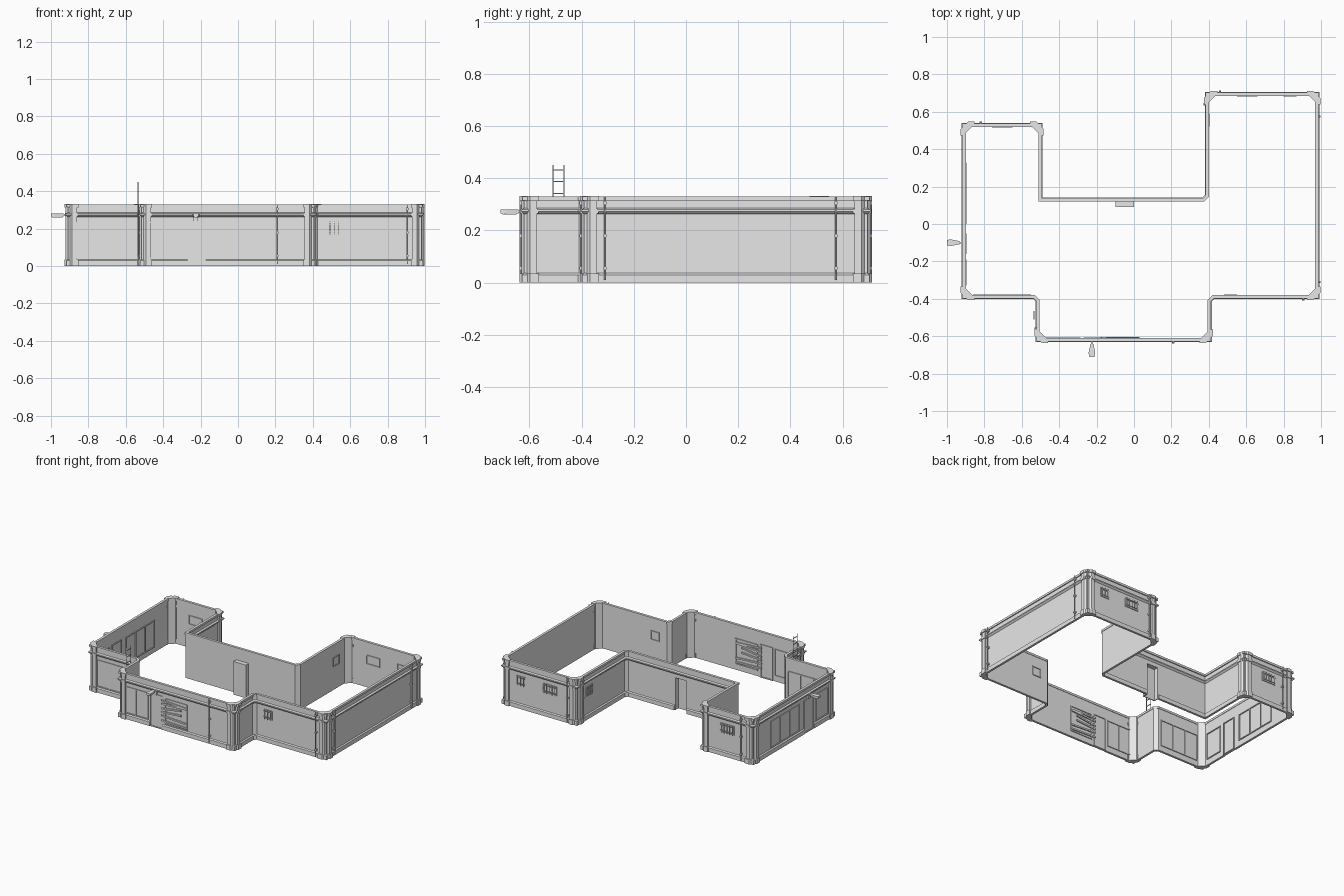
import bpy, bmesh
from mathutils import Vector

old = bpy.data.objects.get("Cube")
if old:
    bpy.data.objects.remove(old, do_unlink=True)

grey = bpy.data.materials.new("plain_grey")
grey.use_nodes = True
grey.diffuse_color = (0.8, 0.8, 0.8, 1)
grey.node_tree.nodes["Principled BSDF"].inputs["Base Color"].default_value = (0.8, 0.8, 0.8, 1)


def finish(name, bm):
    bmesh.ops.recalc_face_normals(bm, faces=bm.faces)
    mesh = bpy.data.meshes.new(name)
    bm.to_mesh(mesh)
    bm.free()
    mesh.materials.append(grey)
    ob = bpy.data.objects.new(name, mesh)
    bpy.context.collection.objects.link(ob)
    return ob


def sweep(name, path, profile):
    """Run a closed (outward offset, height) profile along a mitred path."""
    pts = [Vector(p) for p in path]
    normals = []
    for a, b in zip(pts, pts[1:]):
        d = (b - a).normalized()
        normals.append(Vector((-d.y, d.x)))
    bm = bmesh.new()
    rings = []
    for i, p in enumerate(pts):
        n1, n2 = normals[max(i - 1, 0)], normals[min(i, len(normals) - 1)]
        m = (n1 + n2) / (1 + n1.dot(n2))
        rings.append([bm.verts.new((p.x + m.x * o, p.y + m.y * o, z)) for o, z in profile])
    k = len(profile)
    for r, s in zip(rings, rings[1:]):
        for j in range(k):
            bm.faces.new((r[j], s[j], s[(j + 1) % k], r[(j + 1) % k]))
    bm.faces.new(rings[0])
    bm.faces.new(rings[-1])
    return finish(name, bm)


def prism(name, pts, z0, z1):
    bm = bmesh.new()
    face = bm.faces.new([bm.verts.new((x, y, z0)) for x, y in pts])
    ext = bmesh.ops.extrude_face_region(bm, geom=[face])
    bmesh.ops.translate(bm, vec=(0, 0, z1 - z0),
                        verts=[v for v in ext["geom"] if isinstance(v, bmesh.types.BMVert)])
    return finish(name, bm)


# Each wall: axis it runs along, position of its outer face, outward sign
FRONT, FRONT_LOW = ("x", -0.62, -1), ("x", -0.39, -1)
BACK_W, BACK_E, BACK_MID = ("x", 0.53, 1), ("x", 0.695, 1), ("x", 0.13, 1)
SIDE_W, SIDE_E, COURT_E, PORCH_W = ("y", -0.91, -1), ("y", 0.98, 1), ("y", 0.39, -1), ("y", -0.515, -1)


def place(wall, s, d):
    axis, c, sign = wall
    return (s, c + sign * d) if axis == "x" else (c + sign * d, s)


def box(name, wall, s0, s1, z0, z1, d0, d1, rise=0):
    """Box on a wall; d is outward depth, rise lifts the s1 end."""
    bm = bmesh.new()
    ends = []
    for s, lift in ((s0, 0), (s1, rise)):
        ends.append([bm.verts.new((*place(wall, s, d), z + lift))
                     for d, z in ((d0, z0), (d1, z0), (d1, z1), (d0, z1))])
    a, b = ends
    for j in range(4):
        bm.faces.new((a[j], b[j], b[(j + 1) % 4], a[(j + 1) % 4]))
    bm.faces.new(a)
    bm.faces.new(b)
    return finish(name, bm)


def frame(name, wall, s0, s1, z0, z1, mullions=0, t=0.006, d0=-0.014, d1=0.005):
    box(name + "_sill", wall, s0, s1, z0, z0 + t, d0, d1)
    box(name + "_head", wall, s0, s1, z1 - t, z1, d0, d1)
    n = mullions + 1
    for i in range(n + 1):
        s = s0 + (s1 - s0 - t) * i / n
        box(name + "_upright", wall, s, s + t, z0, z1, d0, d1)


# Walls: one thin sheet around the whole plan, open at the rear door
A, B, C, E, F = (-0.91, 0.53), (-0.50, 0.53), (-0.50, 0.13), (0.39, 0.695), (0.98, 0.695)
G, I, J, L = (0.98, -0.39), (0.405, -0.62), (-0.515, -0.62), (-0.91, -0.39)
D = [(0.37, 0.13), (0.39, 0.15)]
H = [(0.425, -0.39), (0.405, -0.41)]
K = [(-0.515, -0.41), (-0.535, -0.39)]
east, west, north = [*D, E, F, G, *H, I], [J, *K, L], [A, B, C]
door_r, door_l = (0.0, 0.13), (-0.10, 0.13)
loop = [door_r, *east, *west, *north, door_l]
sweep("outer_wall", loop, [(-0.008, 0), (0, 0), (0, 0.33), (-0.008, 0.33)])
box("rear_door_lintel", BACK_MID, -0.10, 0.0, 0.24, 0.33, -0.008, 0)

# Mouldings run unbroken above the doors
full = [door_r, *east, *west, *north, door_l, door_r]
sweep("coping", full, [(-0.011, 0.315), (0.007, 0.315), (0.007, 0.33), (-0.011, 0.33)])
sweep("ledge", full, [(0, 0.262), (0.005, 0.266), (0.011, 0.272), (0.011, 0.28), (0, 0.285)])

# Skirting stops at each door
skirt = [(0, 0), (0.008, 0), (0.008, 0.03), (0, 0.036)]
sweep("skirting_east", [door_r, *east, (-0.17, -0.62)], skirt)
sweep("skirting_front", [(-0.27, -0.62), *west, (-0.91, -0.16)], skirt)
sweep("skirting_north", [(-0.91, -0.05), *north, door_l], skirt)


# Chamfered corner pillars with base, collar and cap
def pillar(corner, sx, sy):
    for part, z0, z1, g in (("base", 0, 0.035, 0.006), ("shaft", 0.035, 0.315, 0),
                            ("collar", 0.264, 0.282, 0.005), ("cap", 0.312, 0.332, 0.006)):
        o, e = 0.011 + g, 0.05 + g
        plan = [(-e, o), (-0.022, o), (o, -0.022), (o, -e), (-0.01, -e), (-0.01, -0.045),
                (-0.045, -0.01), (-e, -0.01)]
        prism("pillar_" + part, [(corner[0] + sx * x, corner[1] + sy * y) for x, y in plan], z0, z1)


for corner, sx, sy in ((A, -1, 1), (B, 1, 1), (E, -1, 1), (F, 1, 1),
                       (G, 1, -1), (I, 1, -1), (J, -1, -1), (L, -1, -1)):
    pillar(corner, sx, sy)

# Rear door alcove
box("alcove_back", BACK_MID, -0.10, 0.0, 0, 0.24, -0.04, -0.034)
box("alcove_top", BACK_MID, -0.10, 0.0, 0.234, 0.24, -0.034, 0)
for s in (-0.10, -0.006):
    box("alcove_side", BACK_MID, s, s + 0.006, 0, 0.24, -0.034, 0)

# Barred windows
for wall, s0, s1, bars in ((BACK_W, -0.76, -0.65, 5), (BACK_E, 0.55, 0.66, 5), (BACK_E, 0.80, 0.87, 3),
                           (COURT_E, 0.52, 0.59, 3), (FRONT_LOW, 0.48, 0.55, 3)):
    frame("window", wall, s0, s1, 0.17, 0.235, t=0.004)
    for i in range(bars):
        s = s0 + (s1 - s0) * (i + 0.5) / bars
        box("window_bar", wall, s - 0.002, s + 0.002, 0.168, 0.238, 0.006, 0.01)
    for z in (0.182, 0.222):
        box("window_crossbar", wall, s0, s1, z, z + 0.003, 0.004, 0.008)

# Shop windows and doors
frame("shop_window", FRONT, -0.48, -0.285, 0.04, 0.235, 1)
frame("shop_window", FRONT_LOW, -0.86, -0.55, 0.04, 0.235, 2)
frame("shop_window", SIDE_W, 0.0, 0.33, 0.04, 0.235, 2)
frame("shop_window", SIDE_W, -0.33, -0.19, 0.04, 0.235)
frame("front_door", FRONT, -0.27, -0.17, 0, 0.24)
frame("side_door", SIDE_W, -0.16, -0.05, 0, 0.24)

# Boarded window with crooked planks
frame("boarded_window", FRONT, -0.15, 0.03, 0.04, 0.23)
for z, end, rise in ((0.205, 0.03, -0.012), (0.18, 0.02, 0.01), (0.145, -0.02, 0.022),
                     (0.12, -0.02, 0.012), (0.095, 0.03, -0.012), (0.06, 0.03, -0.008)):
    box("plank", FRONT, -0.18, end, z, z + 0.011, -0.016, 0.008, rise)

# Tapered wall lamps over the doors
for wall, s in ((FRONT, -0.225), (SIDE_W, -0.10)):
    plan = [(-0.008, 0.022), (-0.018, 0.07), (-0.014, 0.09), (0.014, 0.09), (0.018, 0.07), (0.008, 0.022)]
    prism("lamp_hood", [place(wall, s + a, d) for a, d in plan], 0.265, 0.28)
    inner = [(a * 0.7, 0.056 + (d - 0.056) * 0.8) for a, d in plan]
    prism("lamp_glass", [place(wall, s + a, d) for a, d in inner], 0.26, 0.265)
    box("lamp_arm", wall, s - 0.004, s + 0.004, 0.268, 0.277, 0, 0.03)
    box("lamp_plate", wall, s - 0.012, s + 0.012, 0.24, 0.28, 0, 0.012)


# Round pipes and ladder rails
def rod(name, x, y, z0, z1, r):
    bpy.ops.mesh.primitive_cylinder_add(vertices=8, radius=r, depth=z1 - z0, location=(x, y, (z0 + z1) / 2))
    ob = bpy.context.object
    ob.name = name
    ob.data.materials.append(grey)
    bpy.ops.object.shade_smooth_by_angle()


for wall, s in ((FRONT, 0.21), (FRONT_LOW, 0.905), (SIDE_E, -0.31), (SIDE_E, 0.575), (BACK_W, -0.82),
                (BACK_E, 0.46), (COURT_E, 0.64), (PORCH_W, -0.56)):
    rod("drain_pipe", *place(wall, s, 0.013), 0.01, 0.33, 0.004)
    for z in (0.05, 0.175, 0.3):
        box("pipe_clip", wall, s - 0.006, s + 0.006, z, z + 0.01, 0, 0.018)

for s in (-0.51, -0.467):
    rod("ladder_rail", *place(PORCH_W, s, 0.02), 0.05, 0.45, 0.002)
for i in range(9):
    z = 0.07 + i * 0.045
    box("ladder_rung", PORCH_W, -0.51, -0.467, z, z + 0.004, 0.018, 0.022)
